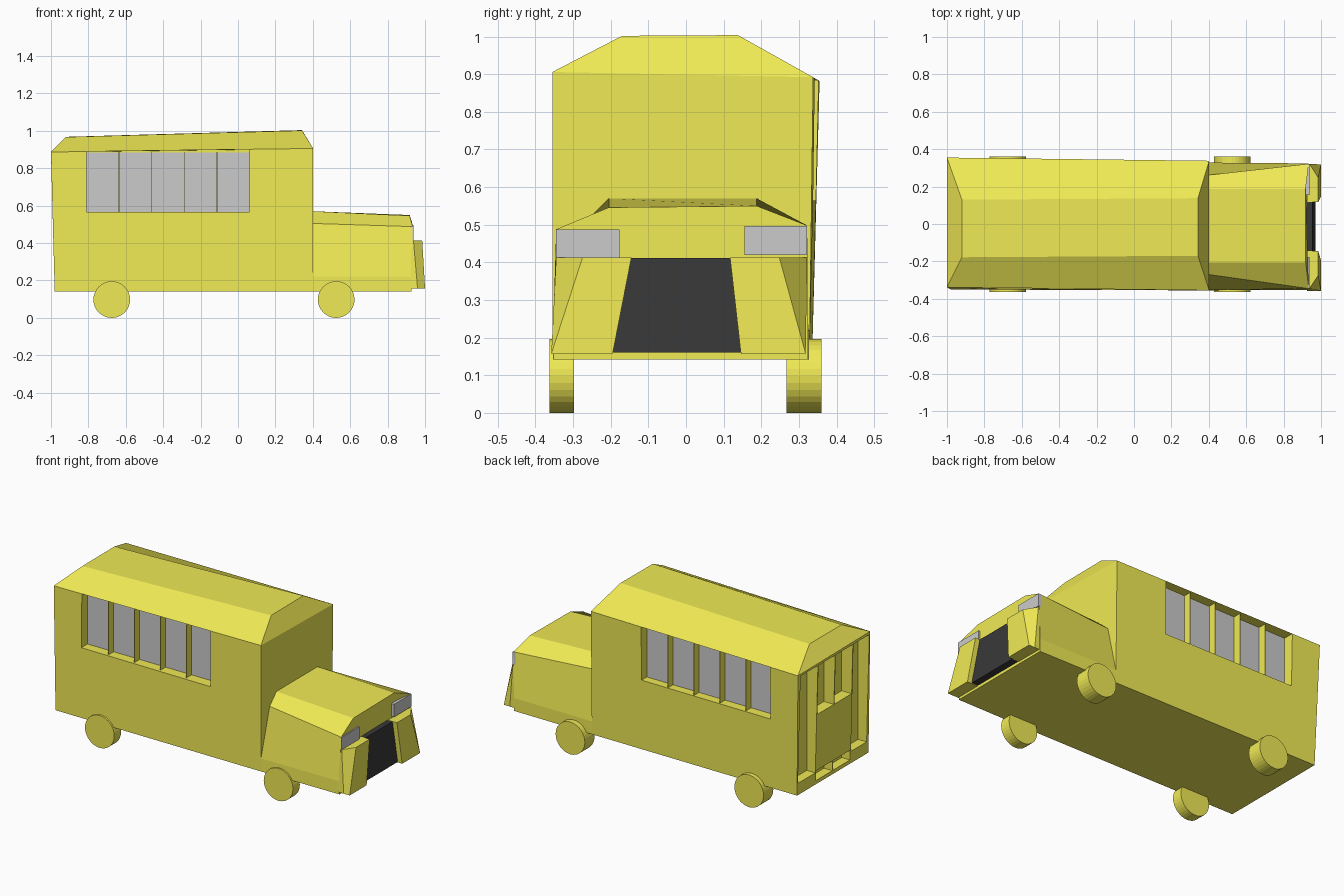
import bpy, bmesh, math

if "Cube" in bpy.data.objects:
    bpy.data.objects.remove(bpy.data.objects["Cube"])


def material(name, color):
    m = bpy.data.materials.new(name)
    m.diffuse_color = (*color, 1)
    m.use_nodes = True
    m.node_tree.nodes["Principled BSDF"].inputs["Base Color"].default_value = m.diffuse_color
    return m


YELLOW = material("yellow_paint", (0.87, 0.82, 0.09))
BLACK = material("black_grille", (0.04, 0.04, 0.04))


def loft(name, sections, mat=YELLOW):
    """Closed solid through matching cross-sections of 3D points."""
    bm = bmesh.new()
    rings = [[bm.verts.new(p) for p in s] for s in sections]
    n = len(rings[0])
    for a, b in zip(rings, rings[1:]):
        for i in range(n):
            j = (i + 1) % n
            bm.faces.new((a[i], a[j], b[j], b[i]))
    bm.faces.new(rings[0])
    bm.faces.new(rings[-1][::-1])
    bmesh.ops.recalc_face_normals(bm, faces=bm.faces)
    me = bpy.data.meshes.new(name)
    bm.to_mesh(me)
    bm.free()
    if mat:
        me.materials.append(mat)
    ob = bpy.data.objects.new(name, me)
    bpy.context.collection.objects.link(ob)
    return ob


def box(name, x, y, z, mat=YELLOW):
    rect = [(x[0], y[0]), (x[1], y[0]), (x[1], y[1]), (x[0], y[1])]
    return loft(name, [[(a, b, c) for a, b in rect] for c in z], mat)


def carve(target, x, y, z):
    """Cut a box-shaped recess and discard the cutter."""
    cutter = box("recess_cutter", x, y, z)
    cutter.hide_render = True
    mod = target.modifiers.new("recess", 'BOOLEAN')
    mod.operation = 'DIFFERENCE'
    mod.solver = 'EXACT'
    mod.object = cutter
    bpy.context.view_layer.objects.active = target
    bpy.ops.object.modifier_apply(modifier=mod.name)
    bpy.data.objects.remove(cutter)


# Passenger body: floor outline up to eaves outline
eaves = [(-1.0, -0.338, 0.887), (0.402, -0.355, 0.906),
         (0.402, 0.338, 0.892), (-1.0, 0.355, 0.882)]
floor = [(-0.98, -0.35, 0.142), (0.402, -0.355, 0.142),
         (0.402, 0.328, 0.142), (-0.98, 0.335, 0.142)]
body = loft("body", [floor, eaves])

# Hipped roof
ridge = [(-0.92, -0.178, 0.967), (0.342, -0.17, 1.002),
         (0.342, 0.138, 1.004), (-0.92, 0.13, 0.968)]
loft("roof", [eaves, ridge])

# Side windows: one long recess per side, glass behind thin dividers
X0, X1, SILL = -0.81, 0.062, 0.565
pitch = (X1 - X0) / 5
for side, label in ((-1, "right"), (1, "left")):
    inner, outer = side * 0.285, side * 0.336
    carve(body, (X0, X1), sorted((inner, side * 0.45)), (SILL, 0.95))
    box(f"{label}_window_glass", (X0, X1),
        sorted((inner - side * 0.01, inner + side * 0.002)), (SILL, 0.885), None)
    for i in range(1, 5):
        x = X0 + i * pitch
        box(f"{label}_window_divider_{i}", (x - 0.002, x + 0.002),
            sorted((inner, outer)), (SILL, 0.886))

# Rear panels: two tall outer recesses, two upper and two low inner ones
back = (-1.1, -0.925)
columns = [-0.332, -0.175, -0.005, 0.16, 0.332]
for i, (a, b) in enumerate(zip(columns, columns[1:])):
    span = (a + 0.003, b - 0.003)
    if i in (0, 3):
        carve(body, back, span, (0.215, 0.87))
    else:
        carve(body, back, span, (0.57, 0.87))
        carve(body, back, span, (0.165, 0.225))

# Hood: half profiles at the cab and at the nose
def hood_section(right, left):
    return right + left[::-1]

cab_end = hood_section(
    [(0.40, -0.355, 0.142), (0.40, -0.353, 0.22), (0.40, -0.27, 0.505), (0.40, -0.205, 0.57)],
    [(0.40, 0.328, 0.142), (0.40, 0.328, 0.22), (0.40, 0.262, 0.505), (0.40, 0.188, 0.57)])
nose_end = hood_section(
    [(0.928, -0.352, 0.142), (0.928, -0.35, 0.22), (0.934, -0.345, 0.488), (0.918, -0.205, 0.546)],
    [(0.928, 0.324, 0.142), (0.928, 0.324, 0.22), (0.934, 0.322, 0.498), (0.918, 0.188, 0.55)])
loft("hood", [cab_end, nose_end])

# Headlights
box("right_headlight", (0.92, 0.938), (-0.345, -0.177), (0.412, 0.488), None)
box("left_headlight", (0.92, 0.938), (0.156, 0.322), (0.42, 0.497), None)

# Grille between two flared front fenders
loft("grille", [
    [(0.92, -0.2, 0.16), (0.97, -0.2, 0.16), (0.97, 0.15, 0.16), (0.92, 0.15, 0.16)],
    [(0.92, -0.15, 0.412), (0.955, -0.15, 0.412), (0.955, 0.12, 0.412), (0.92, 0.12, 0.412)]], BLACK)


def fender(name, top_in, top_mid, top_out, low_in, low_out):
    loft(name, [
        [(0.925, low_in, 0.157), (1.0, low_in, 0.157), (1.0, low_out, 0.157), (0.96, low_out, 0.157), (0.925, low_out, 0.157)],
        [(0.925, top_in, 0.413), (0.985, top_in, 0.413), (0.985, top_mid, 0.413), (0.938, top_out, 0.413), (0.925, top_out, 0.413)]])


fender("right_fender", -0.145, -0.275, -0.345, -0.195, -0.358)
fender("left_fender", 0.117, 0.248, 0.322, 0.146, 0.318)

# Wheels, slightly thicker on the left side
for label, x in (("rear", -0.675), ("front", 0.525)):
    for side, y0, y1 in (("right", -0.363, -0.297), ("left", 0.267, 0.36)):
        rings = []
        for y in (y0, y1):
            rings.append([(x + 0.098 * math.cos(t), y, 0.098 + 0.098 * math.sin(t))
                          for t in (2 * math.pi * k / 32 for k in range(32))])
        loft(f"{label}_{side}_wheel", rings)
